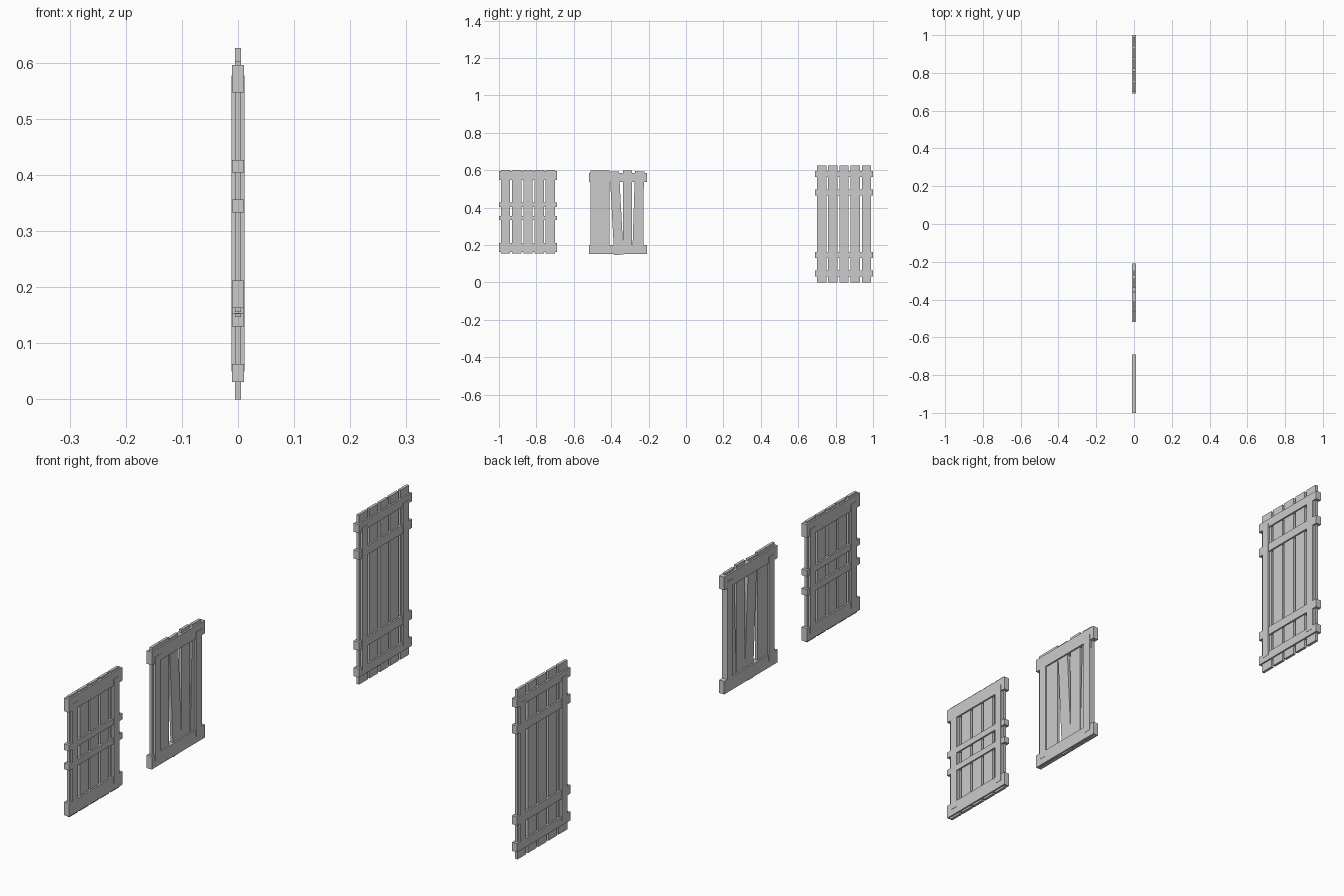
import bpy
from mathutils import Matrix, Vector

if "Cube" in bpy.data.objects:
    bpy.data.objects.remove(bpy.data.objects["Cube"])

PLANK_T, RAIL_T, STILE_T = 0.010, 0.021, 0.023
WIDTH = 0.31


def board(name, yc, zc, thick, width, height, top_shift=0.0):
    """Flat-faced board in the YZ plane, optionally leaning along y."""
    h, w = height / 2, width / 2
    t = thick / 2
    verts = []
    lean = top_shift / height
    for x in (-t, t):
        for y, z in ((-w, -h), (w, -h), (w, h), (-w, h)):
            verts.append((x, yc + y + lean * z, zc + z - lean * y))
    faces = [(0, 3, 2, 1), (4, 5, 6, 7), (0, 1, 5, 4),
             (1, 2, 6, 5), (2, 3, 7, 6), (3, 0, 4, 7)]
    mesh = bpy.data.meshes.new(name)
    mesh.from_pydata(verts, [], faces)
    mesh.update()
    ob = bpy.data.objects.new(name, mesh)
    bpy.context.collection.objects.link(ob)
    return ob


def panel(prefix, y0, rails, planks, stile_z):
    # horizontal rails run the full width
    for lo, hi in rails:
        board(prefix + "_rail", y0 + WIDTH / 2, (lo + hi) / 2, RAIL_T, WIDTH, hi - lo)
    # upright stiles, standing slightly proud of the rails
    for off in (0.035, WIDTH - 0.035):
        board(prefix + "_stile", y0 + off, sum(stile_z) / 2, STILE_T, 0.032,
              stile_z[1] - stile_z[0])
    # thin planks: offset from left edge, bottom, top, lean
    for off, lo, hi, lean in planks:
        board(prefix + "_plank", y0 + off, (lo + hi) / 2, PLANK_T, 0.05, hi - lo, lean)


def even(lo, hi):
    return [(0.035 + 0.06 * i, lo, hi, 0.0) for i in range(5)]


# short panel with a double middle rail
panel("short_panel", -1.0,
      [(0.163, 0.212), (0.333, 0.356), (0.404, 0.427), (0.547, 0.596)],
      even(0.156, 0.602), (0.187, 0.572))

# worn panel with leaning planks
panel("worn_panel", -0.518,
      [(0.153, 0.201), (0.538, 0.586)],
      [(0.033, 0.152, 0.598, 0.0),
       (0.084, 0.152, 0.598, 0.0),
       (0.147, 0.148, 0.593, -0.024),
       (0.205, 0.152, 0.598, 0.0),
       (0.263, 0.152, 0.594, 0.014)],
      (0.177, 0.562))

# tall panel with four narrow rails
panel("tall_panel", 0.69,
      [(0.031, 0.063), (0.130, 0.162), (0.466, 0.498), (0.564, 0.596)],
      even(0.0, 0.626), (0.050, 0.577))
